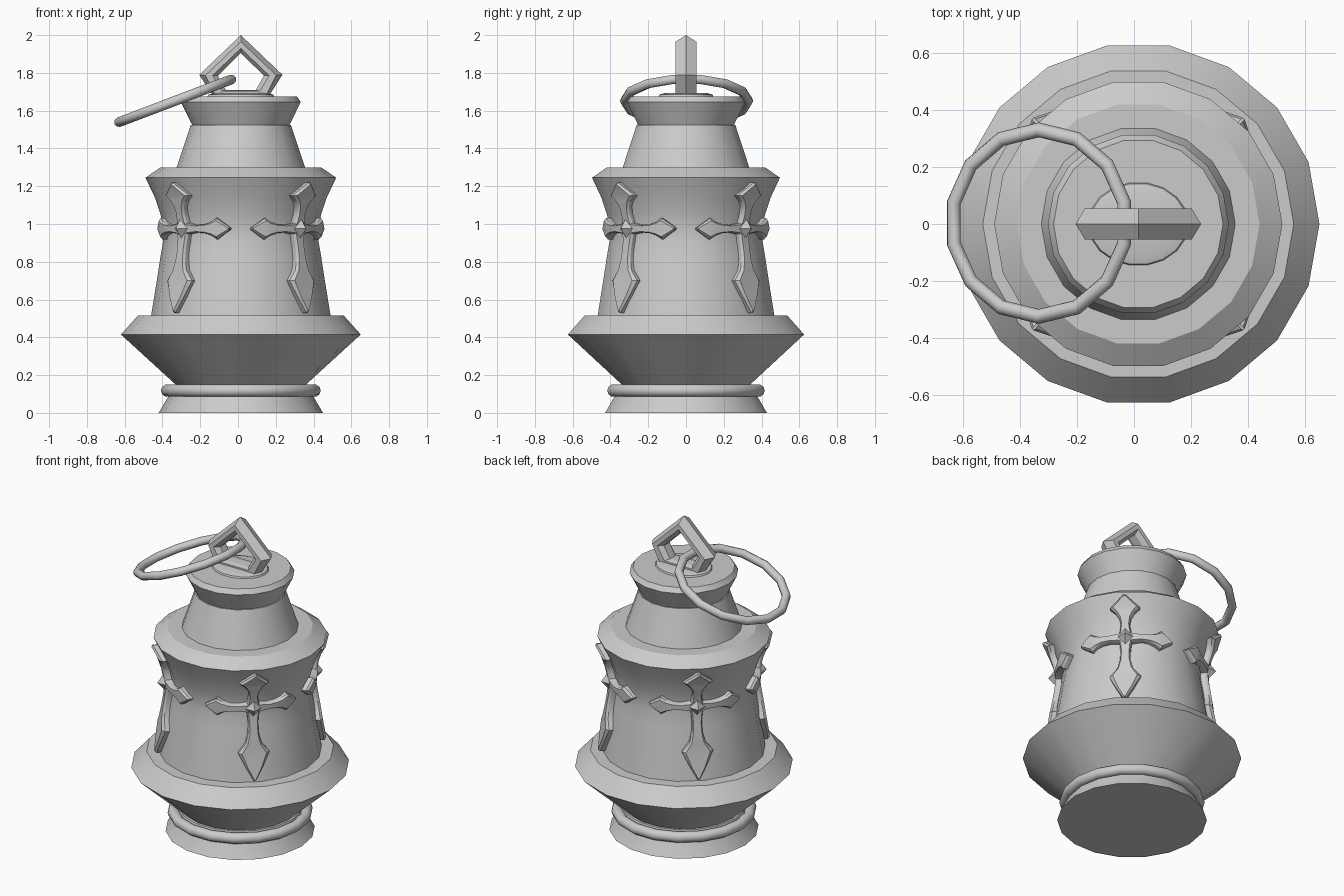
import bpy, bmesh, math
from mathutils import Vector

if "Cube" in bpy.data.objects:
    bpy.data.objects.remove(bpy.data.objects["Cube"])

CX = 0.015   # lantern axis
N = 18       # sides of the turned parts


def make(name, verts, faces, angle=30):
    me = bpy.data.meshes.new(name)
    me.from_pydata([tuple(v) for v in verts], [], faces)
    bm = bmesh.new()
    bm.from_mesh(me)
    bmesh.ops.remove_doubles(bm, verts=bm.verts, dist=0.0002)
    bmesh.ops.recalc_face_normals(bm, faces=bm.faces)
    bm.to_mesh(me)
    bm.free()
    ob = bpy.data.objects.new(name, me)
    bpy.context.collection.objects.link(ob)
    if angle:
        bpy.ops.object.select_all(action='DESELECT')
        ob.select_set(True)
        bpy.context.view_layer.objects.active = ob
        bpy.ops.object.shade_smooth_by_angle(angle=math.radians(angle))
    return ob


def lathe(name, profile, n=N, sy=1.0):
    verts, faces = [], []
    for r, z in profile:
        for i in range(n):
            a = 2 * math.pi * i / n
            verts.append((CX + r * math.cos(a), sy * r * math.sin(a), z))
    m = len(profile)
    for j in range(m - 1):
        for i in range(n):
            k = (i + 1) % n
            faces.append((j*n + i, j*n + k, (j+1)*n + k, (j+1)*n + i))
    faces += [tuple(range(n))[::-1], tuple(range((m-1)*n, m*n))]
    return make(name, verts, faces)


def torus(name, loc, R, r, n, m, rot):
    bpy.ops.mesh.primitive_torus_add(location=loc, rotation=rot, major_radius=R,
                                     minor_radius=r, major_segments=n, minor_segments=m)
    ob = bpy.context.object
    ob.name = name
    bpy.ops.object.shade_smooth_by_angle(angle=math.radians(50))
    return ob


# Waisted wall, also used to wrap the crosses
WALL = [(0.475, 0.515), (0.445, 0.70), (0.425, 0.83), (0.411, 0.91), (0.411, 0.98),
        (0.425, 1.05), (0.455, 1.14), (0.505, 1.245)]

# Turned body
lathe("lantern_body", [(0.435, 0), (0.385, 0.085), (0.36, 0.15), (0.345, 0.15), (0.635, 0.415),
                       (0.545, 0.515)] + WALL +
      [(0.425, 1.30), (0.34, 1.30), (0.265, 1.525), (0.258, 1.525), (0.317, 1.645), (0.297, 1.675)])
torus("base_band", (CX, 0, 0.118), 0.39, 0.033, N, 10, (0, 0, 0))
lathe("handle_plate", [(0.178, 1.672), (0.172, 1.685), (0.14, 1.693)], sy=0.83)


# Crosses wrapped onto the wall
def wall_radius(z):
    for (r0, z0), (r1, z1) in zip(WALL, WALL[1:]):
        if z <= z1:
            return r0 + (r1 - r0) * (z - z0) / (z1 - z0)
    return WALL[-1][0]


def wrap(u, v, h, ang):
    z = 0.975 + v
    a = ang + u / 0.43
    r = wall_radius(z) + h
    return Vector((CX + r * math.cos(a), r * math.sin(a), z))


TOP = [(0, .045), (.04, .032), (.08, .025), (.12, .033), (.15, .052), (.175, .08), (.245, 0.004)]
SIDE = [(0, .04), (.04, .028), (.09, .02), (.14, .023), (.18, .036), (.21, .056), (.285, 0.004)]
BOTTOM = [(0, .045), (.05, .033), (.10, .028), (.16, .03), (.22, .045), (.275, .086), (.36, .046), (.445, 0.004)]


def cross(name, ang):
    verts, faces = [], []
    for stations, (dx, dz) in ((TOP, (0, 1)), (BOTTOM, (0, -1)), (SIDE, (1, 0)), (SIDE, (-1, 0))):
        base = len(verts)
        for i, (t, w) in enumerate(stations):
            back = 0.012 if i == len(stations) - 1 else 0
            for s, h in ((-1, -.02), (-1, .022), (-.75, .036), (.75, .036), (1, .022), (1, -.02)):
                tt = t - (back if abs(s) < 1 else 0)
                u, v = tt * dx + s * w * dz, tt * dz - s * w * dx
                verts.append(wrap(u, v, h, ang))
        for i in range(len(stations) - 1):
            for k in range(5):
                a = base + i * 6 + k
                faces.append((a, a + 1, a + 7, a + 6))
        e = base + (len(stations) - 1) * 6
        faces.append(tuple(range(e, e + 6)))
    # pyramid stud at the crossing
    b = len(verts)
    for u, v in ((.06, 0), (0, .06), (-.06, 0), (0, -.06)):
        verts.append(wrap(u, v, .025, ang))
    verts.append(wrap(0, 0, .078, ang))
    faces += [(b + i, b + (i + 1) % 4, b + 4) for i in range(4)]
    make(name, verts, faces, 25)


for q, label in enumerate(("back_right", "back_left", "front_left", "front_right")):
    cross("cross_" + label, math.radians(45 + 90 * q))

# Five-sided loop on top, ridged inside and out
outer = [(0, 2.0), (.22, 1.79), (.155, 1.688), (-.155, 1.688), (-.22, 1.79)]
outer_face = [(0, 1.965), (.187, 1.787), (.138, 1.69), (-.138, 1.69), (-.187, 1.787)]
inner_face = [(0, 1.93), (.15, 1.786), (.10, 1.703), (-.10, 1.703), (-.15, 1.786)]
inner = [(0, 1.905), (.122, 1.785), (.08, 1.71), (-.08, 1.71), (-.122, 1.785)]
T = 0.055
rings = [(outer, 0), (outer_face, T), (inner_face, T), (inner, T * .5), (inner, -T * .5),
         (inner_face, -T), (outer_face, -T)]
verts = [(CX + x, y, z) for pts, y in rings for x, z in pts]
R = len(rings)
faces = [(j*5 + i, j*5 + (i+1) % 5, (j+1) % R*5 + (i+1) % 5, (j+1) % R*5 + i)
         for j in range(R) for i in range(5)]
make("top_loop", verts, faces, 0)

# Loose carrying ring, tilted down to the left; a vertex lies on the y axis
ring = torus("carry_ring", (-0.333, 0.003, 1.652), 0.327, 0.026, 14, 8, (0, 0, 0))
for v in ring.data.vertices:
    v.co = Vector((-v.co.y, v.co.x, v.co.z))
ring.rotation_euler = (0, -math.radians(20.8), 0)
